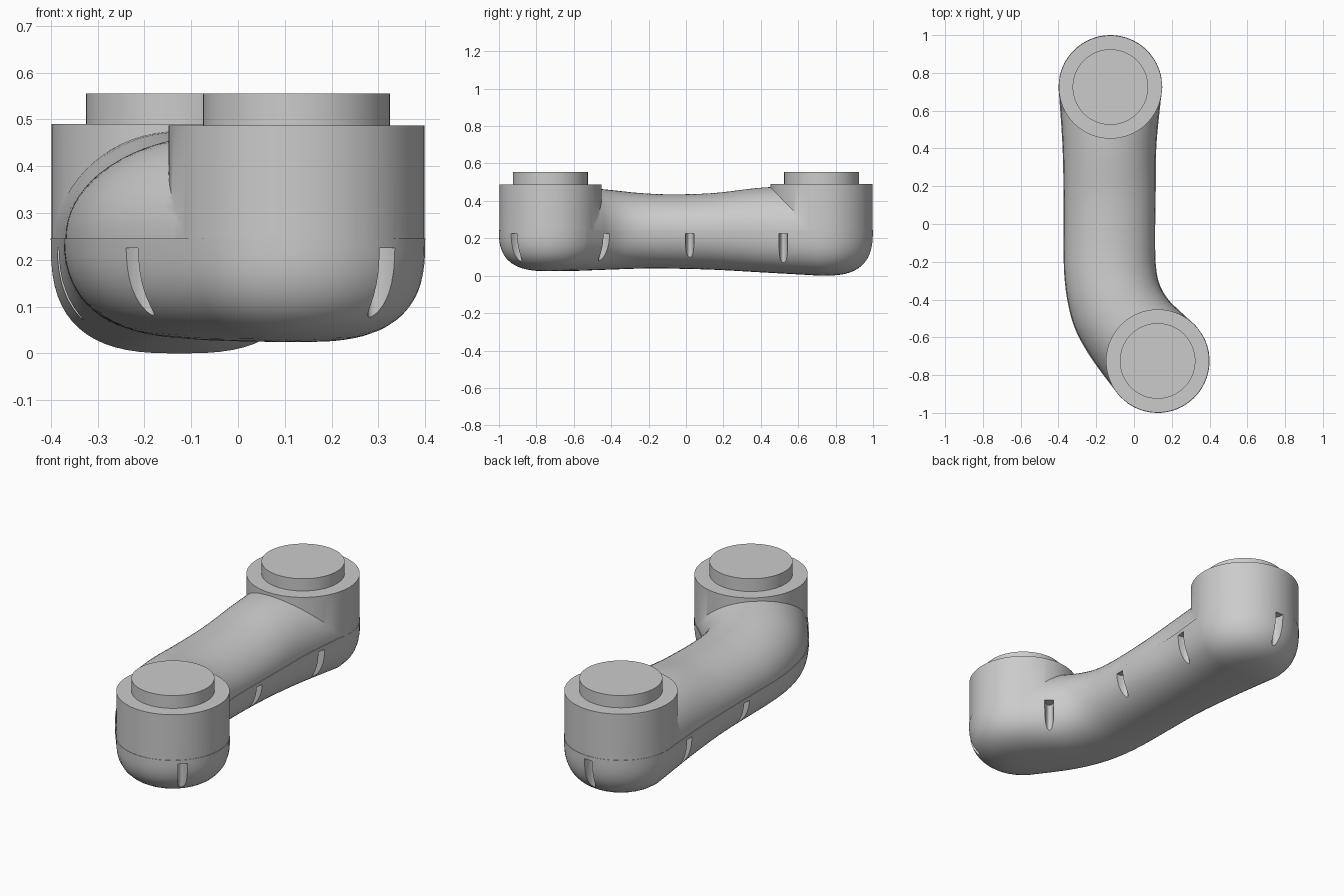
import bpy, bmesh, math
from mathutils import Vector

if "Cube" in bpy.data.objects:
    bpy.data.objects.remove(bpy.data.objects["Cube"])

SEAM, R = 0.245, 0.275
N, END = 32, 14          # points per half ring, slices per rounded end
LIP = 0.985              # the upper shell sits slightly inside the lower one
CUPS = [(0.125, -0.725, 0.487), (-0.125, 0.725, 0.49)]

# Sections along the arm: left x, y, right x, y, top z, bottom z, lower squareness
SECTIONS = [
    (-0.400, 0.725, 0.150, 0.725, 0.480, 0.000, 2.8),
    (-0.379, 0.420, 0.119, 0.420, 0.472, 0.017, 2.5),
    (-0.373, 0.150, 0.115, 0.150, 0.442, 0.032, 2.3),
    (-0.372, -0.080, 0.112, -0.080, 0.435, 0.038, 2.3),
    (-0.370, -0.260, 0.117, -0.230, 0.442, 0.038, 2.3),
    (-0.350, -0.420, 0.138, -0.325, 0.455, 0.034, 2.4),
    (-0.308, -0.565, 0.182, -0.400, 0.466, 0.030, 2.5),
    (-0.220, -0.720, 0.240, -0.458, 0.475, 0.026, 2.7),
    (-0.075, -0.914, 0.325, -0.536, 0.478, 0.024, 2.8),
]


def spline(a, b, c, d, t):
    return [0.5 * (2*q + (r-p)*t + (2*p-5*q+4*r-s)*t*t + (3*q-p-3*r+s)*t**3)
            for p, q, r, s in zip(a, b, c, d)]


def ring(sec, d=0.0, side=1):
    """One cross-section; d > 0 slides it outwards to form a rounded end."""
    lx, ly, rx, ry, top, bot, n = sec
    mid = Vector(((lx + rx) / 2, (ly + ry) / 2))
    half = Vector((rx, ry)) - mid
    out = Vector((-half.y, half.x)) * side
    pts = []
    for power, height, scale, flip in ((2.0, top - SEAM, LIP, 1), (n, bot - SEAM, 1.0, -1)):
        w = math.sqrt(max(0, 1 - d * d))
        for i in range(N + 1):
            c = math.cos(math.pi * i / N) * flip
            u = w * math.copysign(abs(c) ** (2 / power), c)
            if i in (0, N):
                rho = 1.0
            else:
                rho = min(1.0, math.hypot(u, d))
            z = SEAM + height * max(0, 1 - rho ** power) ** (1 / power)
            p = mid + (half * u + out * d) * scale
            pts.append((p.x, p.y, z))
    return pts


def make_object(name, bm):
    bmesh.ops.recalc_face_normals(bm, faces=bm.faces)
    mesh = bpy.data.meshes.new(name)
    bm.to_mesh(mesh)
    bm.free()
    obj = bpy.data.objects.new(name, mesh)
    bpy.context.collection.objects.link(obj)
    return obj


def cylinder(name, x, y, z0, z1, r, segs=96, squash=None, angle=0):
    bpy.ops.mesh.primitive_cylinder_add(vertices=segs, radius=r, depth=z1 - z0,
                                        location=(x, y, (z0 + z1) / 2))
    obj = bpy.context.object
    obj.name = name
    if squash:
        obj.scale = (squash / r, 1, 1)
        obj.rotation_euler.z = math.radians(angle)
    return obj


def boolean(target, tool, op):
    mod = target.modifiers.new(op.lower(), 'BOOLEAN')
    mod.operation, mod.object, mod.solver = op, tool, 'EXACT'
    bpy.context.view_layer.objects.active = target
    bpy.ops.object.modifier_apply(modifier=mod.name)
    bpy.data.objects.remove(tool)


# Arm body: lofted sections with rounded ends
slides = [math.sin(math.pi / 2 * i / END) ** (2 / 2.8) for i in range(1, END + 1)]
rings = [ring(SECTIONS[0], d, 1) for d in reversed(slides)]
last = len(SECTIONS) - 1
for i in range(last):
    quad = [SECTIONS[min(max(i + k, 0), last)] for k in (-1, 0, 1, 2)]
    rings += [ring(spline(*quad, j / 6)) for j in range(6)]
rings.append(ring(SECTIONS[last]))
rings += [ring(SECTIONS[last], d, -1) for d in slides]

bm = bmesh.new()
loops = [[bm.verts.new(p) for p in r] for r in rings]
for a, b in zip(loops, loops[1:]):
    for i in range(len(a)):
        j = (i + 1) % len(a)
        bm.faces.new((a[i], a[j], b[j], b[i]))
bm.faces.new(loops[0])
bm.faces.new(loops[-1])
bmesh.ops.remove_doubles(bm, verts=bm.verts, dist=0.0002)
bmesh.ops.dissolve_degenerate(bm, edges=bm.edges, dist=0.0001)
body = make_object("arm_body", bm)

# Round joint housings rising from both ends
for x, y, top in CUPS:
    boolean(body, cylinder("housing", x, y, SEAM - 0.004, top, R - 0.002), 'UNION')

# Screw channels around the lower shell: x, y, outward direction
CHANNELS = [(0.319, -0.919, -45), (-0.227, -0.710, 212), (0.205, -0.425, 130 - 82),
            (0.113, 0.02, 0), (-0.373, 0.02, 180), (0.126, 0.52, 0),
            (-0.385, 0.52, 180), (-0.125, 1.0, 90)]
for x, y, angle in CHANNELS:
    cut = cylinder("channel_cutter", x, y, -0.1, 0.225, 0.023, 24, 0.055, angle)
    cut.hide_render = True
    boolean(body, cut, 'DIFFERENCE')

# Raised joint discs
parts = [body]
for name, (x, y, top) in zip(("front_joint_disc", "back_joint_disc"), CUPS):
    parts.append(cylinder(name, x, y, top - 0.002, 0.555, 0.2))

bpy.ops.object.select_all(action='DESELECT')
for p in parts:
    p.select_set(True)
bpy.context.view_layer.objects.active = body
bpy.ops.object.shade_smooth_by_angle(angle=math.radians(35))
